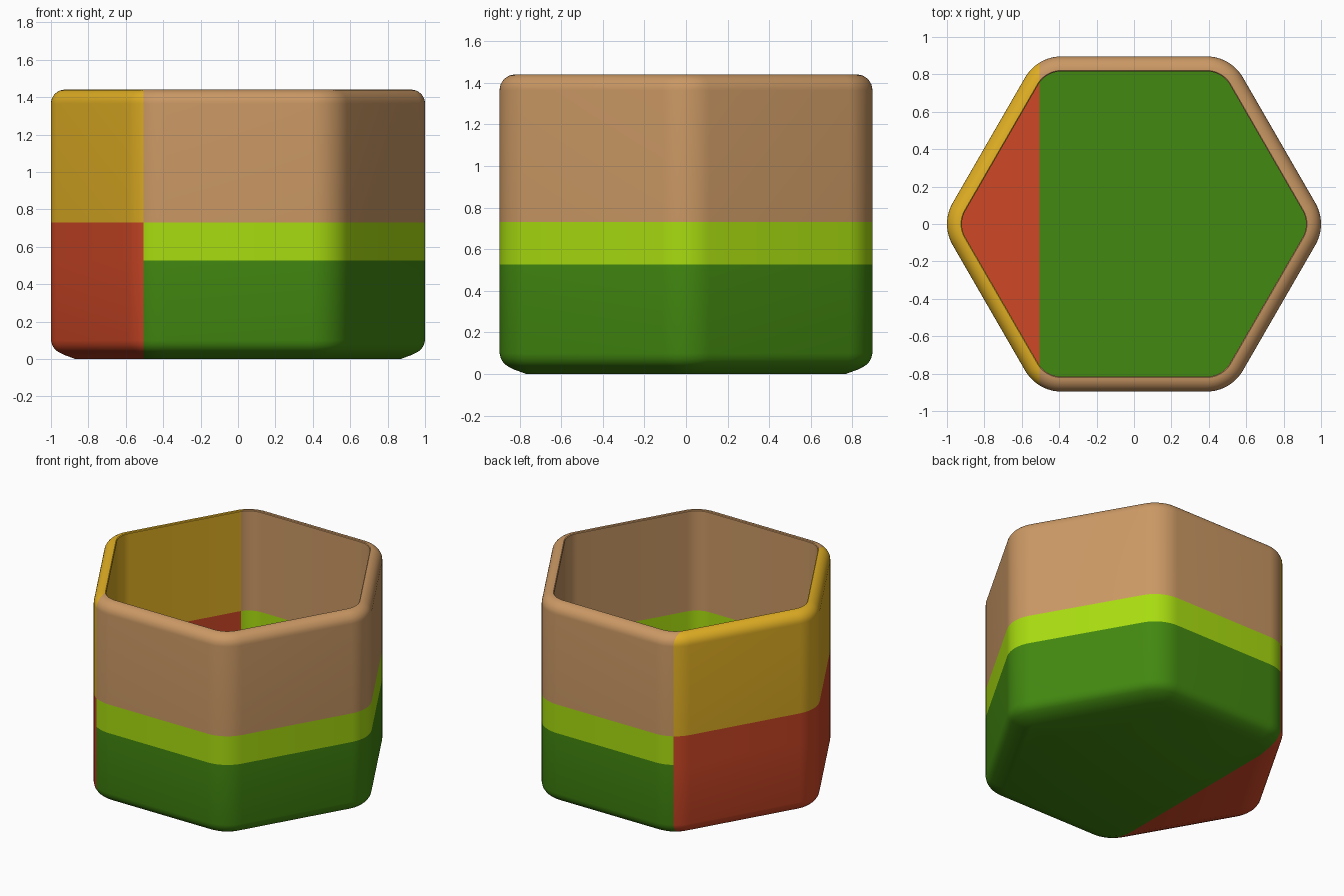
import bpy, bmesh, math
from mathutils import Vector

if "Cube" in bpy.data.objects:
    bpy.data.objects.remove(bpy.data.objects["Cube"])

APOTHEM, CORNER_R = 0.896, 0.224     # flat-to-centre distance, corner rounding
HEIGHT, WALL, FLOOR = 1.44, 0.08, 0.08
CUT_X, CUT_LOW, CUT_HIGH = -0.505, 0.527, 0.73
STEPS = 10


def mat(name, rgb):
    lin = [((c / 255 + 0.055) / 1.055) ** 2.4 if c > 10 else c / 255 / 12.92 for c in rgb]
    m = bpy.data.materials.new(name)
    m.diffuse_color = (*lin, 1)
    m.use_nodes = True
    m.node_tree.nodes["Principled BSDF"].inputs["Base Color"].default_value = m.diffuse_color
    return m


def hexagon(bm, inset, z):
    """Ring of vertices: rounded hexagon shrunk by inset."""
    r = CORNER_R - inset
    centre = (APOTHEM - CORNER_R) / math.cos(math.pi / 6)
    ring = []
    for k in range(6):
        a = k * math.pi / 3
        for s in range(STEPS + 1):
            b = a - math.pi / 6 + math.pi / 3 * s / STEPS
            ring.append(bm.verts.new((centre * math.cos(a) + r * math.cos(b),
                                      centre * math.sin(a) + r * math.sin(b), z)))
    return ring


# Wall profile as (inset, height): underside edge, outside, rounded rim, inside
profile = [(0.13, 0), (0.07, 0.022), (0.035, 0.04), (0.018, 0.055), (0.006, 0.075), (0, 0.1)]
RIM = 0.075
for i in range(9):
    t = math.pi / 2 * i / 8
    profile.append((RIM * (1 - math.cos(t)), HEIGHT - RIM + RIM * math.sin(t)))
profile += [(WALL, HEIGHT - 0.004), (WALL, FLOOR)]

# Planter body
bm = bmesh.new()
rings = [hexagon(bm, d, z) for d, z in profile]
n = len(rings[0])
for lo, hi in zip(rings, rings[1:]):
    for i in range(n):
        j = (i + 1) % n
        bm.faces.new((lo[i], lo[j], hi[j], hi[i]))
bm.faces.new(rings[0][::-1])
bm.faces.new(rings[-1])

# Colour borders cut into the surface
for co, no in (((CUT_X, 0, 0), (1, 0, 0)), ((0, 0, CUT_LOW), (0, 0, 1)), ((0, 0, CUT_HIGH), (0, 0, 1))):
    bmesh.ops.bisect_plane(bm, geom=bm.verts[:] + bm.edges[:] + bm.faces[:],
                           dist=1e-5, plane_co=Vector(co), plane_no=Vector(no))
bmesh.ops.recalc_face_normals(bm, faces=bm.faces[:])

# Colours by side and height
for f in bm.faces:
    c = f.calc_center_median()
    if c.x < CUT_X:
        f.material_index = 3 if c.z < CUT_HIGH else 4
    else:
        f.material_index = 0 if c.z < CUT_LOW else 1 if c.z < CUT_HIGH else 2

mesh = bpy.data.meshes.new("hex_planter")
bm.to_mesh(mesh)
bm.free()
for name, rgb in (("dark green", (66, 136, 16)), ("lime green", (168, 220, 16)),
                  ("tan", (202, 152, 100)), ("brick red", (206, 71, 38)), ("gold", (226, 176, 36))):
    mesh.materials.append(mat(name, rgb))
planter = bpy.data.objects.new("hex_planter", mesh)
bpy.context.collection.objects.link(planter)
bpy.context.view_layer.objects.active = planter
planter.select_set(True)
bpy.ops.object.shade_smooth_by_angle(angle=math.radians(35))
